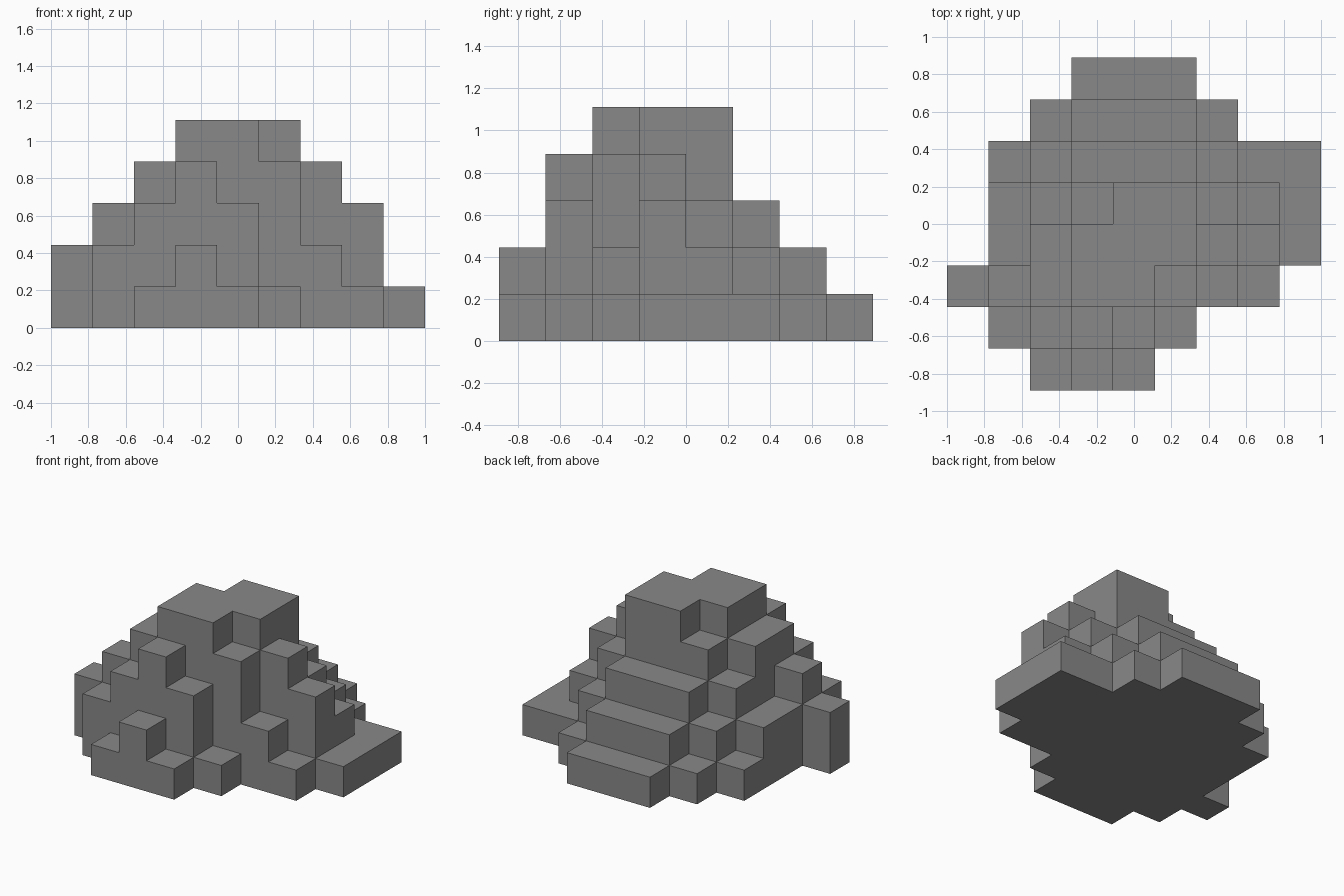
import bpy
import bmesh
from mathutils import Vector

cube = bpy.data.objects.get("Cube")
if cube:
    bpy.data.objects.remove(cube, do_unlink=True)

CELL = 2 / 9

# Column heights in blocks, from the front row to the back row
ROWS = [
    "..121....",
    ".23431...",
    "23455421.",
    ".24555431",
    ".23455321".replace("23455", "23455"),
    ".12333211",
    "..12221..",
    "...111...",
]


def height(x, y):
    if 0 <= y < len(ROWS) and 0 <= x < len(ROWS[y]) and ROWS[y][x] != ".":
        return int(ROWS[y][x])
    return 0


def add_quad(bm, centre, normal):
    """One block side, centred on centre and facing along normal."""
    n = Vector(normal)
    u = Vector((n.y, n.z, n.x))
    v = n.cross(u)
    corners = [centre + (n + a * u + b * v) / 2
               for a, b in ((-1, -1), (1, -1), (1, 1), (-1, 1))]
    bm.faces.new([bm.verts.new(c * CELL) for c in corners])


# Stone colour
stone = bpy.data.materials.new("stone_grey")
stone.use_nodes = True
grey = (0.25, 0.25, 0.25, 1)
stone.diffuse_color = grey
stone.node_tree.nodes["Principled BSDF"].inputs["Base Color"].default_value = grey

# Stepped mound: only the outer sides of the stacked blocks
bm = bmesh.new()
SIDES = [(1, 0, 0), (-1, 0, 0), (0, 1, 0), (0, -1, 0), (0, 0, 1), (0, 0, -1)]
width, depth = len(ROWS[0]), len(ROWS)
for y in range(depth):
    for x in range(width):
        for z in range(height(x, y)):
            centre = Vector((x + 0.5 - width / 2, y + 0.5 - depth / 2, z + 0.5))
            for dx, dy, dz in SIDES:
                if not 0 <= z + dz < height(x + dx, y + dy):
                    add_quad(bm, centre, (dx, dy, dz))

# Weld the sides and merge coplanar ones into large flat faces
bmesh.ops.remove_doubles(bm, verts=bm.verts[:], dist=0.001)
bmesh.ops.dissolve_limit(bm, angle_limit=0.02, verts=bm.verts[:], edges=bm.edges[:])

mesh = bpy.data.meshes.new("stepped_mound")
bm.to_mesh(mesh)
bm.free()
mesh.materials.append(stone)
mound = bpy.data.objects.new("stepped_mound", mesh)
bpy.context.collection.objects.link(mound)
